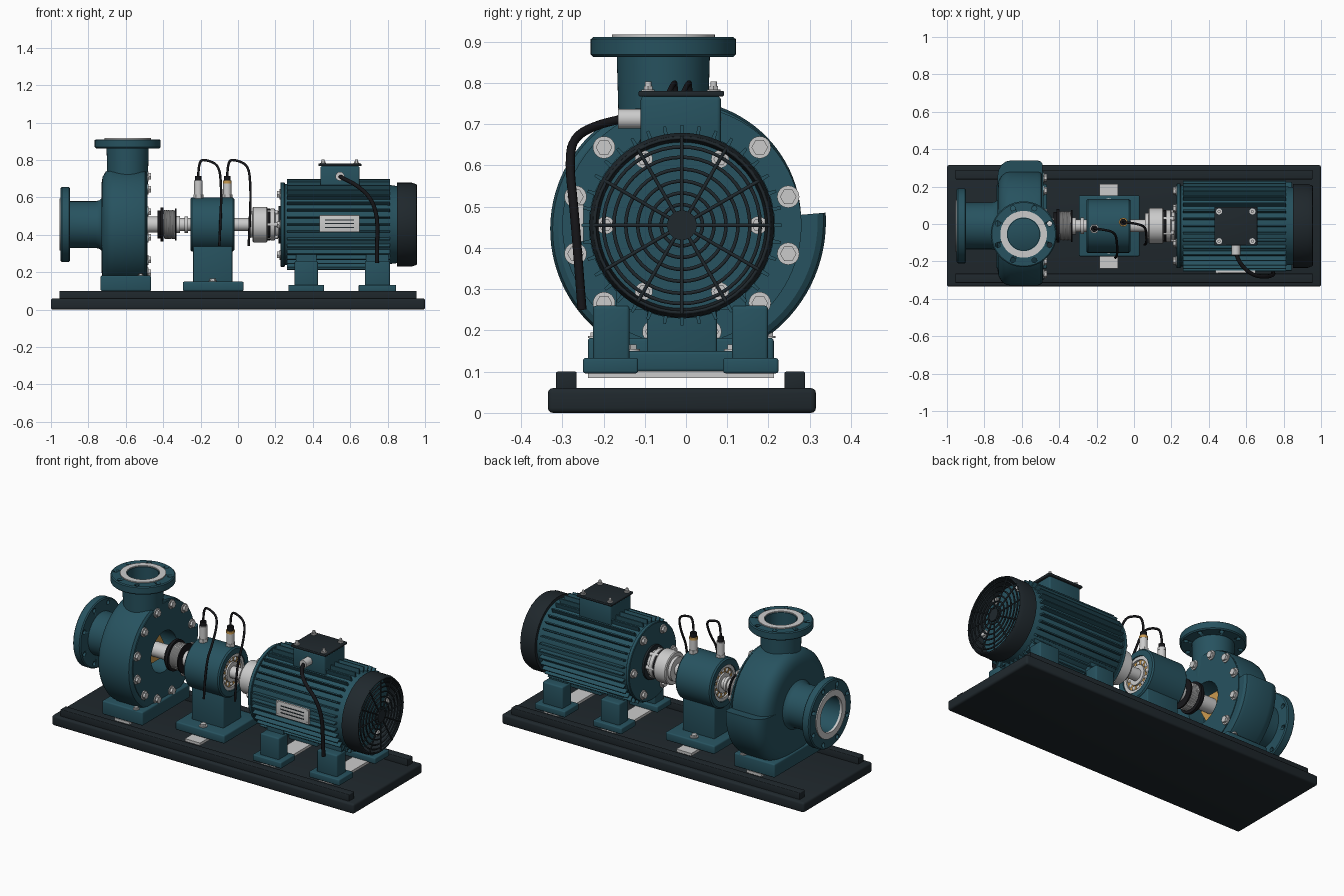
import bpy, bmesh, math
from mathutils import Vector
from math import sin, cos, pi, radians

if "Cube" in bpy.data.objects:
    bpy.data.objects.remove(bpy.data.objects["Cube"])

CY, CZ = -0.01, 0.455          # shaft line
def material(name, c):
    m = bpy.data.materials.new(name)
    m.diffuse_color = (*c, 1)
    m.use_nodes = True
    m.node_tree.nodes["Principled BSDF"].inputs["Base Color"].default_value = m.diffuse_color
    return m
TEAL = material("teal_paint", (0.02, 0.085, 0.115))
DARK = material("dark_paint", (0.014, 0.021, 0.026))
BLACK = material("rubber", (0.008, 0.008, 0.01))
BRASS = material("brass", (0.6, 0.33, 0.08))
STEEL = None

def finish(name, bm, mat):
    bmesh.ops.remove_doubles(bm, verts=bm.verts, dist=1e-5)
    bmesh.ops.recalc_face_normals(bm, faces=bm.faces)
    me = bpy.data.meshes.new(name)
    bm.to_mesh(me); bm.free()
    ob = bpy.data.objects.new(name, me)
    bpy.context.collection.objects.link(ob)
    if mat: me.materials.append(mat)
    return ob

def loft(bm, rings, closed):
    vs = [[bm.verts.new(p) for p in r] for r in rings]
    pairs = list(zip(vs, vs[1:])) + ([(vs[-1], vs[0])] if closed else [])
    for a, b in pairs:
        for i in range(len(a)):
            j = (i + 1) % len(a)
            bm.faces.new((a[i], a[j], b[j], b[i]))
    return vs

def place(axis, c, a, u, v):
    """a runs along the axis; c is the axis origin"""
    d = {'X': (a, u, v), 'Y': (u, a, v), 'Z': (u, v, a)}[axis]
    return Vector(c) + Vector(d)

def lathe(name, prof, mat=STEEL, axis='X', c=(0, CY, CZ), seg=64, ring=False):
    """revolve (along, radius) points; solid unless ring=True (closed section)"""
    if not ring:
        prof = [(prof[0][0], 0)] + list(prof) + [(prof[-1][0], 0)]
    bm = bmesh.new()
    rings = [[place(axis, c, a, r * cos(2*pi*k/seg), r * sin(2*pi*k/seg)) for k in range(seg)] for a, r in prof]
    loft(bm, rings, ring)
    return finish(name, bm, mat)

def cyl(name, a0, a1, r, mat=STEEL, axis='X', c=(0, CY, CZ), seg=48, inner=0):
    if inner:
        return lathe(name, [(a0, inner), (a0, r), (a1, r), (a1, inner)], mat, axis, c, seg, True)
    return lathe(name, [(a0, r), (a1, r)], mat, axis, c, seg)

def box(name, x0, x1, y0, y1, z0, z1, mat=STEEL, bev=0.0):
    bm = bmesh.new()
    bmesh.ops.create_cube(bm, size=1)
    for v in bm.verts:
        v.co = ((x0+x1)/2 + v.co.x*(x1-x0), (y0+y1)/2 + v.co.y*(y1-y0), (z0+z1)/2 + v.co.z*(z1-z0))
    if bev:
        bmesh.ops.bevel(bm, geom=bm.edges[:], offset=bev, segments=3, profile=0.5, affect='EDGES')
    return finish(name, bm, mat)

def tube(name, pts, r, mat=STEEL, kind='NURBS', cyclic=False):
    cu = bpy.data.curves.new(name, 'CURVE')
    cu.dimensions = '3D'; cu.bevel_depth = r; cu.bevel_resolution = 3; cu.resolution_u = 6
    cu.use_fill_caps = True
    sp = cu.splines.new(kind)
    sp.points.add(len(pts) - 1)
    for p, q in zip(sp.points, pts): p.co = (*q, 1)
    sp.use_cyclic_u = cyclic
    if kind == 'NURBS': sp.order_u = 3; sp.use_endpoint_u = True
    ob = bpy.data.objects.new(name, cu)
    bpy.context.collection.objects.link(ob)
    if mat: cu.materials.append(mat)
    return ob

def around(n, r, start=0):
    return [(r*cos(radians(start) + 2*pi*k/n), r*sin(radians(start) + 2*pi*k/n)) for k in range(n)]

def bolt(name, axis, c, d=1, r=0.02):
    """washer and hex head, pointing along d on the axis"""
    cyl(name + "_washer", 0, d*0.3*r, 1.35*r, STEEL, axis, c, 24)
    cyl(name + "_head", d*0.3*r, d*0.95*r, r, STEEL, axis, c, 6)

def flange_holes(ob, name, axis, c, a0, a1, r, n=8, hr=0.013):
    bm = bmesh.new()
    for u, v in around(n, r, 22.5):
        rings = [[place(axis, c, a, u + hr*cos(pi*k/8), v + hr*sin(pi*k/8)) for k in range(16)] for a in (a0, a1)]
        vs = loft(bm, rings, False)
        bm.faces.new(vs[0]); bm.faces.new(vs[1])
    cut = finish(name, bm, None)
    cut.hide_render = True; cut.display_type = 'WIRE'
    m = ob.modifiers.new("holes", 'BOOLEAN')
    m.operation = 'DIFFERENCE'; m.object = cut; m.solver = 'EXACT'

# base plate, rails and shims
box("base_plate", -1, 1, -0.335, 0.315, 0, 0.06, DARK, 0.012)
for s, n in ((-1, "front"), (1, "back")):
    y = CY - 0.003 + s*0.277
    box(n + "_rail", -0.955, 0.955, y - 0.025, y + 0.025, 0.055, 0.1, DARK, 0.004)
for n, x, w in (("pump", -0.6, 0.05), ("bearing", -0.135, 0.05), ("motor_front", 0.365, 0.05), ("motor_rear", 0.745, 0.05)):
    box(n + "_shim", x - w, x + w, -0.238, 0.213, 0.085, 0.101)

# spiral volute casing with a recess for the seal
bm = bmesh.new()
rings = []
for k in range(97):
    t = k / 96
    R = 0.29 + 0.06*t
    a = radians(5) + 2*pi*t
    sec = [(-0.73, 0.1), (-0.73, R-0.085), (-0.724, R-0.05), (-0.708, R-0.022), (-0.685, R-0.005), (-0.66, R),
           (-0.515, R), (-0.497, R-0.006), (-0.488, R-0.02), (-0.488, 0.12), (-0.6, 0.12), (-0.6, 0.1)]
    rings.append([(x, CY + r*cos(a), CZ + r*sin(a)) for x, r in sec])
vs = loft(bm, rings, False)
bm.faces.new(vs[0]); bm.faces.new(vs[-1])
finish("volute_casing", bm, TEAL)
cyl("cover_ring", -0.492, -0.484, 0.29, TEAL, seg=96, inner=0.12)
cyl("seal_recess_wall", -0.61, -0.59, 0.121, TEAL)
cyl("brass_gland", -0.595, -0.54, 0.085, BRASS, seg=6)
for k, (u, v) in enumerate(around(12, 0.267, 15)):
    bolt(f"cover_bolt_{k}", 'X', (-0.484, CY + u, CZ + v), 1, 0.02)
box("pump_foot", -0.735, -0.465, -0.238, 0.213, 0.1, 0.182, TEAL, 0.008)
for y in (-0.22, 0.2):
    bolt("pump_foot_bolt", 'Z', (-0.52, y, 0.182), 1, 0.013)

# suction nozzle
c = (0, CY, CZ)
lathe("suction_pipe", [(-0.9, 0.105), (-0.9, 0.125), (-0.76, 0.125), (-0.74, 0.13), (-0.725, 0.145), (-0.7, 0.145), (-0.7, 0.105)], TEAL, ring=True)
f = lathe("suction_flange", [(-0.948, 0.105), (-0.948, 0.194), (-0.942, 0.2), (-0.904, 0.2), (-0.898, 0.194), (-0.898, 0.105)], TEAL, ring=True)
flange_holes(f, "suction_hole_cutter", 'X', c, -0.97, -0.88, 0.172)
cyl("suction_raised_face", -0.955, -0.94, 0.14, inner=0.103)
cyl("suction_bore_end", -0.705, -0.69, 0.11, DARK)

# discharge nozzle
c = (-0.59, -0.055, 0)
lathe("discharge_neck", [(0.62, 0.085), (0.62, 0.106), (0.8, 0.111), (0.868, 0.113), (0.868, 0.085)], TEAL, 'Z', c, ring=True)
f = lathe("discharge_flange", [(0.863, 0.085), (0.863, 0.17), (0.869, 0.176), (0.906, 0.176), (0.911, 0.17), (0.911, 0.085)], TEAL, 'Z', c, ring=True)
flange_holes(f, "discharge_hole_cutter", 'Z', c, 0.84, 0.93, 0.15)
cyl("discharge_raised_face", 0.9, 0.917, 0.125, STEEL, 'Z', c, inner=0.09)
cyl("discharge_bore_end", 0.66, 0.67, 0.09, DARK, 'Z', c)

# shaft and spring seal
cyl("shaft", -0.6, 0.24, 0.034)
cyl("shaft_sleeve", -0.58, -0.43, 0.043)
cyl("seal_seat", -0.43, -0.415, 0.075, BLACK)
cyl("seal_ring", -0.415, -0.398, 0.09, BLACK)
cyl("seal_body", -0.4, -0.335, 0.064)
N = 8*24
tube("seal_spring", [(-0.395 + 0.058*k/N, CY + 0.073*cos(2*pi*k/24), CZ + 0.073*sin(2*pi*k/24)) for k in range(N + 1)], 0.0045, STEEL, 'POLY')
cyl("seal_end_plate", -0.338, -0.33, 0.085, BLACK)
cyl("seal_collar", -0.33, -0.31, 0.045)
cyl("shaft_collar", -0.285, -0.268, 0.044)

# bearing housing with ball bearings, pedestal and foot
lathe("bearing_housing", [(-0.255, 0.105), (-0.255, 0.137), (-0.247, 0.144), (-0.028, 0.144), (-0.02, 0.137), (-0.02, 0.105)], TEAL, ring=True)
box("pedestal", -0.24, -0.03, -0.095, 0.075, 0.14, 0.36, TEAL, 0.006)
box("pedestal_foot", -0.295, 0.03, -0.173, 0.153, 0.1, 0.15, TEAL, 0.008)
for y in (-0.135, 0.115):
    bolt("pedestal_bolt", 'Z', (-0.135, y, 0.15), 1, 0.017)
for n, x in (("left", -0.232), ("right", -0.043)):
    cyl(n + "_bearing_outer", x - 0.016, x + 0.016, 0.107, inner=0.086)
    cyl(n + "_bearing_inner", x - 0.016, x + 0.016, 0.058, inner=0.03)
    cyl(n + "_bearing_cage", x - 0.006, x + 0.006, 0.088, BRASS, inner=0.055)
    bm = bmesh.new()
    for u, v in around(12, 0.072):
        g = bmesh.ops.create_uvsphere(bm, u_segments=12, v_segments=8, radius=0.014)
        bmesh.ops.translate(bm, verts=g['verts'], vec=(x, CY + u, CZ + v))
    finish(n + "_bearing_balls", bm, STEEL)

# vibration sensors with leads
for n, x, y, band, end in (("left", -0.212, -0.025, STEEL, -0.09), ("right", -0.057, 0.01, BRASS, 0.067)):
    c = (x, y, 0)
    cyl(n + "_sensor_base", 0.585, 0.615, 0.027, STEEL, 'Z', c, 6)
    cyl(n + "_sensor_body", 0.61, 0.688, 0.022, STEEL, 'Z', c, 32)
    cyl(n + "_sensor_band", 0.675, 0.69, 0.0235, band, 'Z', c, 32)
    cyl(n + "_sensor_cap", 0.69, 0.715, 0.018, BLACK, 'Z', c, 32)
    fy = -0.18 if n == "left" else -0.11
    tube(n + "_sensor_lead", [(x, y, 0.71), (x, y, 0.8), (x + 0.05, y - 0.005, 0.8), (end - 0.01, y - 0.02, 0.77),
         (end, (y + fy)/2, 0.66), (end, fy, 0.55), (end - 0.01, fy, 0.34)], 0.0065, BLACK)

# coupling
cyl("coupling_hub_pump", 0.06, 0.085, 0.07)
lathe("coupling_half_pump", [(0.078, 0.09), (0.083, 0.095), (0.153, 0.095), (0.158, 0.09)])
cyl("coupling_spider", 0.158, 0.17, 0.085, BLACK)
lathe("coupling_half_motor", [(0.17, 0.08), (0.174, 0.085), (0.196, 0.085), (0.2, 0.075), (0.225, 0.072)])
for k, (u, v) in enumerate(around(6, 0.074)):
    cyl(f"coupling_pin_{k}", 0.155, 0.215, 0.012, STEEL, 'X', (0, CY + u, CZ + v), 16)

# motor body, flange and cooling fins
lathe("motor_body", [(0.235, 0.21), (0.25, 0.216), (0.8, 0.216), (0.82, 0.21), (0.86, 0.205)], TEAL)
lathe("motor_flange", [(0.227, 0.222), (0.23, 0.226), (0.247, 0.226), (0.25, 0.222)], TEAL)
cyl("motor_seal_plate", 0.216, 0.228, 0.1, DARK)
bm = bmesh.new()
for k in range(36):
    a = 2*pi*k/36
    er, et = Vector((0, cos(a), sin(a))), Vector((0, -sin(a), cos(a)))
    o = Vector((0, CY, CZ))
    sec = [(0.205, -0.006), (0.243, -0.0035), (0.243, 0.0035), (0.205, 0.006)]
    vs = loft(bm, [[o + er*r + et*t + Vector((x, 0, 0)) for r, t in sec] for x in (0.262, 0.812)], False)
    bm.faces.new(vs[0]); bm.faces.new(vs[1])
finish("cooling_fins", bm, TEAL)
for k, (u, v) in enumerate(around(6, 0.187)):
    bolt(f"motor_flange_bolt_{k}", 'X', (0.227, CY + u, CZ + v), -1, 0.02)
    bolt(f"motor_rear_bolt_{k}", 'X', (0.86, CY + u*0.99, CZ + v*0.99), 1, 0.016)

# fan cowl and wire guard
lathe("fan_cowl", [(0.85, 0.2), (0.85, 0.224), (0.93, 0.224), (0.952, 0.216), (0.952, 0.207), (0.93, 0.212)], DARK, ring=True)
for k, r in enumerate((0.05, 0.078, 0.107, 0.136, 0.165, 0.19, 0.212)):
    tube(f"guard_ring_{k}", [(0.95, CY + u, CZ + v) for u, v in around(48, r)], 0.0045, DARK, 'POLY', True)
for k, (u, v) in enumerate(around(12, 1)):
    tube(f"guard_spoke_{k}", [(0.952, CY + u*r, CZ + v*r) for r in (0.02, 0.213)], 0.0045, DARK, 'POLY')
cyl("guard_hub", 0.945, 0.958, 0.036, DARK)

# motor feet
for n, x0, x1 in (("front", 0.27, 0.46), ("rear", 0.645, 0.845)):
    for s in (-1, 1):
        y = CY - 0.003 + s*0.17
        box(f"motor_{n}_foot", x0, x1, y - 0.067, y + 0.067, 0.096, 0.133, TEAL, 0.006)
        y = CY - 0.003 + s*0.168
        box(f"motor_{n}_leg", x0 + 0.033, x1 - 0.033, y - 0.044, y + 0.044, 0.125, 0.26 if s else 0, TEAL, 0.008)
    # web tying each pair of legs to the body
    box(f"motor_{n}_saddle", x0 + 0.04, x1 - 0.04, -0.17, 0.145, 0.25, 0.3, TEAL)

# terminal box with lid, gland and supply cable
box("terminal_box", 0.44, 0.65, -0.11, 0.085, 0.64, 0.768, TEAL, 0.01)
box("terminal_lid", 0.43, 0.66, -0.115, 0.092, 0.767, 0.781, DARK, 0.004)
for x in (0.455, 0.633):
    for y in (-0.092, 0.067):
        bolt("lid_bolt", 'Z', (x, y, 0.781), 1, 0.012)
        cyl("lid_stud", 0.785, 0.803, 0.008, STEEL, 'Z', (x, y, 0), 16)
cyl("cable_gland", -0.165, -0.105, 0.024, STEEL, 'Y', (0.545, 0, 0.713), 24)
tube("supply_cable", [(0.545, -0.15, 0.713), (0.555, -0.2, 0.705), (0.63, -0.275, 0.67), (0.71, -0.283, 0.6), (0.745, -0.272, 0.5),
     (0.745, -0.262, 0.38), (0.742, -0.252, 0.25)], 0.011, BLACK)

# nameplate with engraved rules and rivets
box("nameplate", 0.435, 0.65, -0.262, -0.248, 0.415, 0.505, STEEL, 0.002)
for k, z in enumerate((0.44, 0.46, 0.48)):
    box(f"nameplate_rule_{k}", 0.465, 0.62, -0.2635, -0.26, z - 0.003, z + 0.003, DARK)
for x in (0.445, 0.64):
    for z in (0.425, 0.495):
        cyl("nameplate_rivet", -0.265, -0.26, 0.005, STEEL, 'Y', (x, 0, z), 12)

# smooth shading with crisp edges
bpy.ops.object.select_all(action='DESELECT')
for ob in bpy.context.scene.objects:
    if ob.type == 'MESH':
        ob.select_set(True)
        bpy.context.view_layer.objects.active = ob
bpy.ops.object.shade_smooth_by_angle(angle=radians(32))
